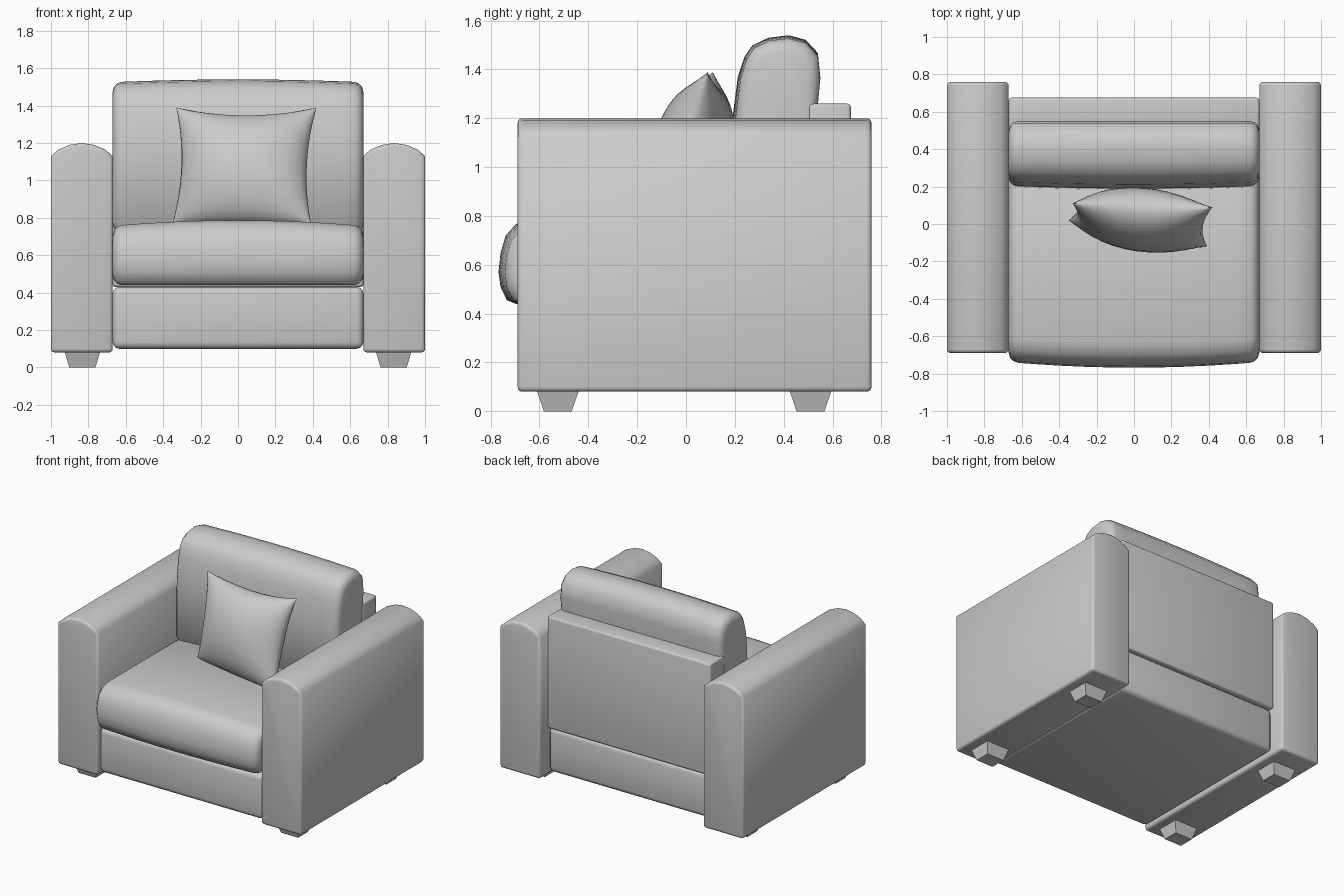
import bpy
import math

if "Cube" in bpy.data.objects:
    bpy.data.objects.remove(bpy.data.objects["Cube"])

fabric = bpy.data.materials.new("grey_fabric")
fabric.use_nodes = True
GREY = (0.6, 0.6, 0.6, 1)
fabric.diffuse_color = GREY
fabric.node_tree.nodes["Principled BSDF"].inputs["Base Color"].default_value = GREY


def make(name, verts, faces, bevel=0, segments=3, angle=50):
    mesh = bpy.data.meshes.new(name)
    mesh.from_pydata(verts, [], faces)
    mesh.materials.append(fabric)
    obj = bpy.data.objects.new(name, mesh)
    bpy.context.collection.objects.link(obj)
    bpy.ops.object.select_all(action='DESELECT')
    obj.select_set(True)
    bpy.context.view_layer.objects.active = obj
    bpy.ops.object.mode_set(mode='EDIT')
    bpy.ops.mesh.select_all(action='SELECT')
    bpy.ops.mesh.normals_make_consistent(inside=False)
    bpy.ops.object.mode_set(mode='OBJECT')
    if bevel:
        mod = obj.modifiers.new("rounded_edges", 'BEVEL')
        mod.width, mod.segments = bevel, segments
        mod.limit_method, mod.angle_limit = 'ANGLE', math.radians(angle)
        bpy.ops.object.modifier_apply(modifier=mod.name)
    if angle:
        bpy.ops.object.shade_smooth_by_angle(angle=math.radians(angle))
    return obj


def loft(name, rings, **options):
    """Skin a row of equal rings and close both ends."""
    n = len(rings[0])
    verts = [p for ring in rings for p in ring]
    faces = [(r * n + i, r * n + (i + 1) % n, (r + 1) * n + (i + 1) % n, (r + 1) * n + i)
             for r in range(len(rings) - 1) for i in range(n)]
    faces += [tuple(range(n)), tuple(range(len(verts) - n, len(verts)))]
    return make(name, verts, faces, **options)


def box(name, x, y, z, bevel):
    rings = [[(a, y[0], z[0]), (a, y[1], z[0]), (a, y[1], z[1]), (a, y[0], z[1])] for a in x]
    return loft(name, rings, bevel=bevel)


def cushion(name, profile, half, crown):
    """Side profile (y, z) swept across x, rounded at the ends, crowned to front and top."""
    ys, zs = zip(*profile)
    cy, cz = (min(ys) + max(ys)) / 2, (min(zs) + max(zs)) / 2
    hy, hz = max(ys) - cy, max(zs) - cz
    ends = [(half, 0.05), (half - 0.007, 0.025), (half - 0.025, 0.007), (half - 0.05, 0)]
    right = [(-x, d) for x, d in ends]
    middle = [(half * t / 5, 0) for t in range(-4, 5)]
    rings = []
    for x, d in right + middle + ends[::-1]:
        swell = crown * (1 - (x / half) ** 2)
        rings.append([(x, cy + (y - cy) * (1 - d / hy) - swell * max(0, (cy - y) / hy),
                       cz + (z - cz) * (1 - d / hz) + swell * max(0, (z - cz) / hz))
                      for y, z in profile])
    return loft(name, rings, angle=60)


# Frame: base and rear panel
box("seat_base", (-0.67, 0.67), (-0.675, 0.66), (0.10, 0.43), 0.035)
box("rear_panel", (-0.67, 0.67), (0.50, 0.675), (0.43, 1.26), 0.015)

# Seat and back cushions
cushion("seat_cushion", [(-0.67, 0.44), (-0.705, 0.455), (-0.73, 0.51), (-0.738, 0.57),
                         (-0.73, 0.64), (-0.71, 0.70), (-0.67, 0.74), (-0.61, 0.757),
                         (0.45, 0.757), (0.50, 0.72), (0.50, 0.48), (0.45, 0.44)], 0.67, 0.03)
cushion("back_cushion", [(0.24, 0.72), (0.20, 0.76), (0.205, 1.20), (0.225, 1.36), (0.25, 1.44),
                         (0.28, 1.485), (0.34, 1.515), (0.42, 1.525), (0.49, 1.507), (0.54, 1.455),
                         (0.55, 1.36), (0.535, 1.20), (0.52, 0.76), (0.48, 0.72)], 0.67, 0.015)

# Arms with arched tops, and tapered feet below them
ARCH = [(1.0, 1.13), (0.96, 1.165), (0.90, 1.19), (0.835, 1.2),
        (0.77, 1.19), (0.71, 1.165), (0.67, 1.13)]
for side, s in (("left", 1), ("right", -1)):
    outline = [(0.67, 0.08), (1.0, 0.08)] + ARCH
    loft(side + "_arm", [[(s * x, y, z) for x, z in outline] for y in (-0.69, 0.76)], bevel=0.02)
    for place, cy in (("front", -0.525), ("back", 0.51)):
        rings = []
        for z, hx, hy in ((0, 0.07, 0.057), (0.09, 0.097, 0.088)):
            rings.append([(s * 0.832 + a * hx, cy + b * hy, z)
                          for a, b in ((-1, -1), (1, -1), (1, 1), (-1, 1))])
        loft(place + "_" + side + "_foot", rings, angle=0)

# Throw pillow: leaning square with pulled-in edges and a soft bulge
N = 16
TOP = ((-0.33, 0.11, 1.39), (0.42, 0.09, 1.39))
BOTTOM = ((-0.35, 0.02, 0.77), (0.39, -0.12, 0.77))


def pillow_point(i, j, face):
    u, v = math.sin(math.pi * (i / N - 0.5)), math.sin(math.pi * (j / N - 0.5))
    a = (u * (1 - 0.10 * (1 - v * v)) + 1) / 2
    b = (v * (1 - 0.14 * max(0, v) * (1 - u * u)) + 1) / 2
    x, y, z = [(BOTTOM[0][k] * (1 - a) + BOTTOM[1][k] * a) * (1 - b)
               + (TOP[0][k] * (1 - a) + TOP[1][k] * a) * b for k in range(3)]
    bulge = face * 0.155 * ((1 - u * u) * (1 - v * v)) ** 0.55
    return (x + 0.1 * bulge, y + bulge, z - 0.2 * bulge)


verts, faces = [], []
for face in (-1, 1):
    start = len(verts)
    verts += [pillow_point(i, j, face) for j in range(N + 1) for i in range(N + 1)]
    for j in range(N):
        for i in range(N):
            k = start + j * (N + 1) + i
            faces.append((k, k + 1, k + N + 2, k + N + 1)[::-face])
pillow = make("throw_pillow", verts, faces, angle=0)
weld = pillow.modifiers.new("seam", 'WELD')
weld.merge_threshold = 0.0005
bpy.ops.object.modifier_apply(modifier=weld.name)
bpy.ops.object.mode_set(mode='EDIT')
bpy.ops.mesh.select_all(action='SELECT')
bpy.ops.mesh.normals_make_consistent(inside=False)
bpy.ops.object.mode_set(mode='OBJECT')
bpy.ops.object.shade_smooth_by_angle(angle=math.radians(80))
